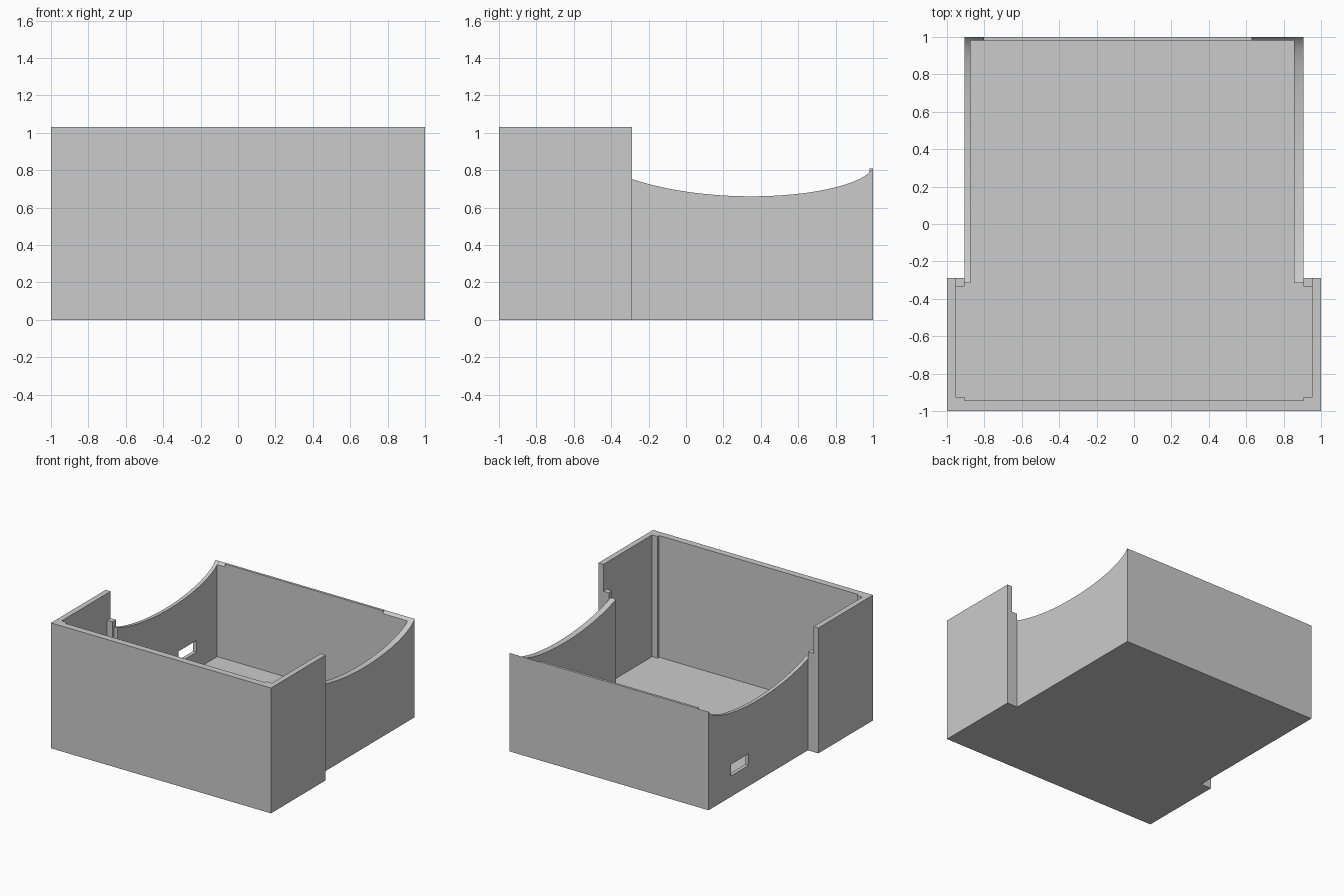
import bpy, bmesh, math
from mathutils import Vector

if "Cube" in bpy.data.objects:
    bpy.data.objects.remove(bpy.data.objects["Cube"], do_unlink=True)

# Single plain grey
grey = bpy.data.materials.new("plain grey")
grey.use_nodes = True
colour = (0.6, 0.6, 0.6, 1)
grey.diffuse_color = colour
grey.node_tree.nodes["Principled BSDF"].inputs["Base Color"].default_value = colour

# Main dimensions
TALL, RIM, FLOOR = 1.03, 0.81, 0.03
STEP_Y, NECK_Y, BACK_IN = -0.29, -0.315, 0.98
BODY_X, POCKET_X = 0.905, 0.955
IN_LEFT, IN_RIGHT = 0.855, -0.875


def prism(name, outline, low, high, axis="z"):
    """Extrude an outline of (x, y) along z, or of (y, z) along x."""
    bm = bmesh.new()
    place = (lambda a, b: (a, b, low)) if axis == "z" else (lambda a, b: (low, a, b))
    face = bm.faces.new([bm.verts.new(place(a, b)) for a, b in outline])
    grown = bmesh.ops.extrude_face_region(bm, geom=[face])
    shift = Vector((0, 0, high - low)) if axis == "z" else Vector((high - low, 0, 0))
    bmesh.ops.translate(bm, vec=shift, verts=[v for v in grown["geom"] if isinstance(v, bmesh.types.BMVert)])
    bmesh.ops.recalc_face_normals(bm, faces=bm.faces)
    mesh = bpy.data.meshes.new(name)
    bm.to_mesh(mesh)
    bm.free()
    mesh.materials.append(grey)
    obj = bpy.data.objects.new(name, mesh)
    bpy.context.collection.objects.link(obj)
    return obj


def box(name, x0, x1, y0, y1, z0, z1):
    return prism(name, [(x0, y0), (x1, y0), (x1, y1), (x0, y1)], z0, z1)


def rim_height(y):
    """Scooped rim: a shallow arc in front, a tighter one behind."""
    d = y - 0.35
    a, b = (0.66, 0.18) if d > 0 else (1.0, 0.4)
    return 0.66 + b * (1 - math.sqrt(1 - (d / a) ** 2))


def scooped_profile(y0, y1, steps):
    top = [(y1 + (y0 - y1) * i / steps) for i in range(steps + 1)]
    return [(y0, 0), (y1, 0)] + [(y, rim_height(y)) for y in top]


def mirrored(points):
    return points + [(-x, y) for x, y in reversed(points)]


# Tall front shell with notched inside corners
prism("front_shell", mirrored([
    (BODY_X, -0.945), (BODY_X, -0.925), (POCKET_X, -0.925),
    (POCKET_X, STEP_Y), (1, STEP_Y), (1, -1)]), 0, TALL)

# Floor fills the space inside the walls
prism("floor", [
    (-BODY_X, -0.945), (BODY_X, -0.945), (BODY_X, -0.925), (POCKET_X, -0.925),
    (POCKET_X, -0.335), (BODY_X, -0.335), (BODY_X, NECK_Y), (IN_LEFT, NECK_Y),
    (IN_LEFT, BACK_IN), (IN_RIGHT, BACK_IN), (IN_RIGHT, NECK_Y), (-BODY_X, NECK_Y),
    (-BODY_X, -0.335), (-POCKET_X, -0.335), (-POCKET_X, -0.925), (-BODY_X, -0.925)],
    0, FLOOR)

# Posts joining the front shell to the side walls
for side, sign in (("left", 1), ("right", -1)):
    xs = sorted((sign * BODY_X, sign * POCKET_X))
    box(side + "_post", *xs, -0.335, STEP_Y, 0, RIM)

# Scooped side walls
side_profile = scooped_profile(NECK_Y, 1, 56)
left_wall = prism("left_side_wall", side_profile, IN_LEFT, BODY_X, "x")
right_wall = prism("right_side_wall", side_profile, -BODY_X, IN_RIGHT, "x")

# Port opening through one side wall
cutter = box("port_cutter", -1.1, -0.7, 0.48, 0.71, 0.17, 0.265)
cutter.hide_render = True
cut = right_wall.modifiers.new("port", "BOOLEAN")
cut.object, cut.operation, cut.solver = cutter, "DIFFERENCE", "EXACT"
bpy.context.view_layer.objects.active = right_wall
bpy.ops.object.modifier_apply(modifier=cut.name)
bpy.data.objects.remove(cutter, do_unlink=True)

# Back wall: flat middle, scooped ends
box("back_wall", -0.805, 0.63, BACK_IN, 1, 0, RIM)
end_profile = scooped_profile(BACK_IN, 1, 6)
prism("back_wall_left_end", end_profile, 0.63, IN_LEFT, "x")
prism("back_wall_right_end", end_profile, IN_RIGHT, -0.805, "x")

# Smooth the scooped rims, keep corners sharp
bpy.ops.object.select_all(action="DESELECT")
for wall in (left_wall, right_wall):
    wall.select_set(True)
bpy.context.view_layer.objects.active = left_wall
bpy.ops.object.shade_smooth_by_angle(angle=math.radians(25))
